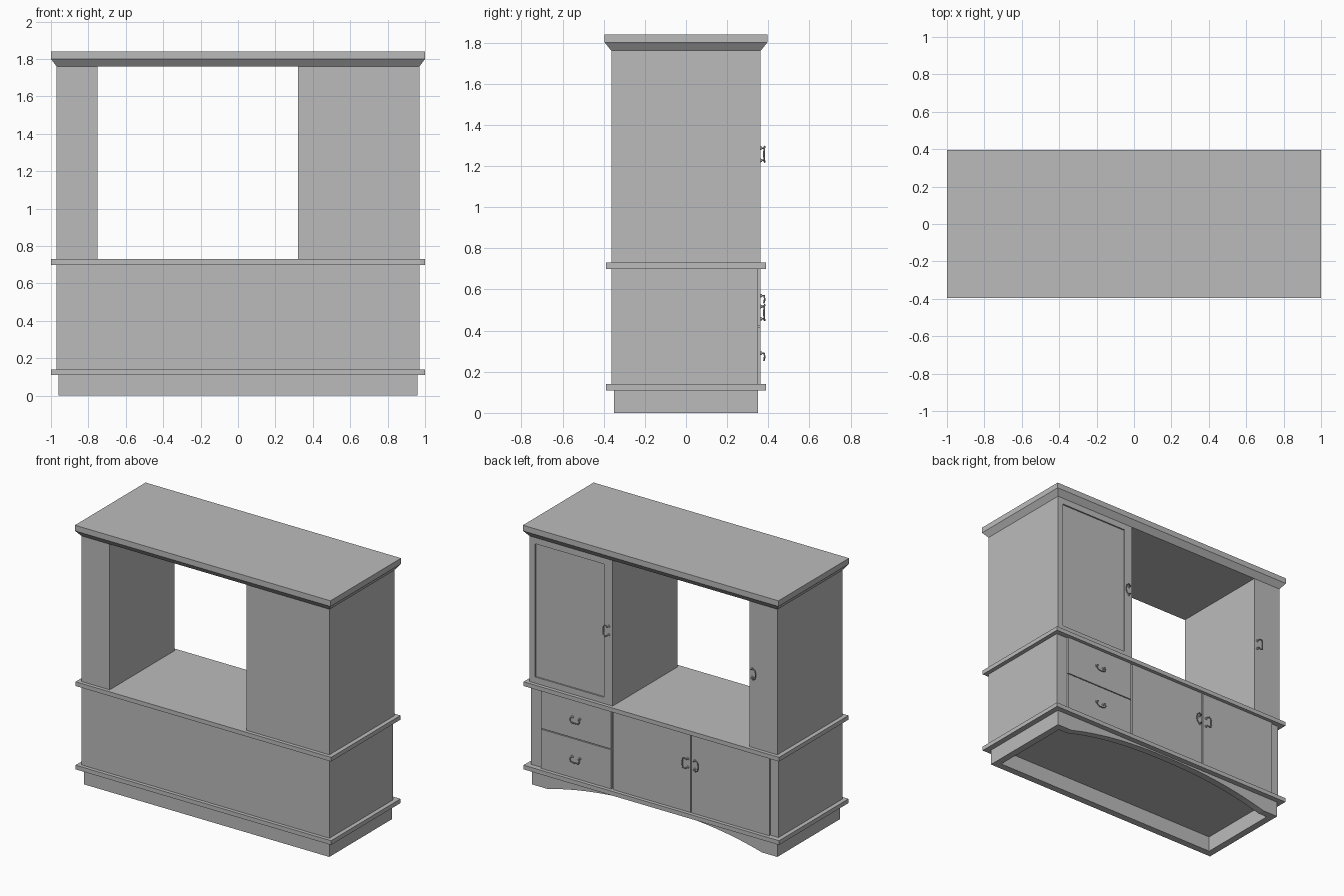
import bpy, bmesh, math
from mathutils import Vector

cube = bpy.data.objects.get("Cube")
if cube:
    bpy.data.objects.remove(cube, do_unlink=True)

GREY = (0.5, 0.5, 0.5, 1)
grey = bpy.data.materials.new("plain_grey")
grey.use_nodes = True
grey.diffuse_color = GREY
grey.node_tree.nodes["Principled BSDF"].inputs["Base Color"].default_value = GREY


def finish(name, bm):
    bmesh.ops.recalc_face_normals(bm, faces=bm.faces)
    mesh = bpy.data.meshes.new(name)
    bm.to_mesh(mesh)
    bm.free()
    mesh.materials.append(grey)
    obj = bpy.data.objects.new(name, mesh)
    bpy.context.collection.objects.link(obj)
    return obj


def box_mesh(x, y, z):
    bm = bmesh.new()
    bmesh.ops.create_cube(bm, size=1)
    for v in bm.verts:
        v.co = Vector([a + (b - a) * (c + 0.5) for (a, b), c in zip((x, y, z), v.co)])
    return bm


def box(name, x, y, z):
    return finish(name, box_mesh(x, y, z))


BODY_X, BODY_Y = 0.97, 0.363
WIDE, NARROW = 0.32, -0.75
FRONT_Y = 0.35

# Plinth: three plain walls and one with an arched lower edge
PX, PY, T, PH = 0.96, 0.35, 0.05, 0.11
box("plinth_plain_wall", (-PX, PX), (-PY, -PY + T), (0, PH))
for side, s in (("left", 1), ("right", -1)):
    box("plinth_wall_" + side, sorted((s * PX, s * (PX - T))), (-PY + T, PY - T), (0, PH))

span, steps = 0.84, 32
outline = [(PX, PH), (-PX, PH), (-PX, 0)]
for i in range(steps + 1):
    u = -1 + 2 * i / steps
    outline.append((u * span, 0.1 * (1 - abs(u) ** 2.3)))
outline.append((PX, 0))
bm = bmesh.new()
arch = bm.faces.new([bm.verts.new((x, PY - T, z)) for x, z in outline])
ext = bmesh.ops.extrude_face_region(bm, geom=[arch])
for v in ext["geom"]:
    if isinstance(v, bmesh.types.BMVert):
        v.co.y = PY
finish("plinth_arched_wall", bm)

# Projecting slabs below and above the lower cabinet
for name, z in (("base_slab", 0.11), ("counter_slab", 0.70)):
    box(name, (-1, 1), (-0.388, 0.388), (z, z + 0.03))

# Lower cabinet with drawer and door fronts
box("lower_cabinet", (-BODY_X, BODY_X), (-BODY_Y, FRONT_Y), (0.14, 0.70))
fronts = {
    "upper_drawer": (0.332, 0.88, 0.423, 0.70),
    "lower_drawer": (0.332, 0.88, 0.14, 0.417),
    "lower_door_left": (-0.291, 0.318, 0.14, 0.70),
    "lower_door_right": (-0.906, -0.299, 0.14, 0.70),
}
for name, (x0, x1, z0, z1) in fronts.items():
    box(name, (x0, x1), (FRONT_Y, BODY_Y), (z0, z1))

# Upper columns on both sides of the opening
box("narrow_column", (-BODY_X, NARROW), (-BODY_Y, BODY_Y), (0.73, 1.76))
bm = box_mesh((WIDE, BODY_X), (-BODY_Y, BODY_Y), (0.73, 1.76))
bm.normal_update()
door = max(bm.faces, key=lambda f: f.normal.y)
bmesh.ops.inset_individual(bm, faces=[door], thickness=0.062)
# Sunken door panel, with a wider margin on the handle side
rim = bmesh.ops.extrude_face_region(bm, geom=[door])
middle = (WIDE + BODY_X) / 2
for v in list(door.verts) if door.is_valid else []:
    if v.co.x < middle:
        v.co.x += 0.022
for v in rim["geom"]:
    if isinstance(v, bmesh.types.BMVert):
        v.co.y -= 0.01
        if v.co.x < middle:
            v.co.x += 0.022
if door.is_valid:
    bmesh.ops.delete(bm, geom=[door], context="FACES_ONLY")
finish("wide_column_with_door", bm)

# Crown: flared moulding under a flat top
bm = box_mesh((-1, 1), (-0.395, 0.395), (1.76, 1.80))
for v in bm.verts:
    if v.co.z < 1.78:
        v.co.x = math.copysign(BODY_X, v.co.x)
        v.co.y = math.copysign(BODY_Y, v.co.y)
finish("crown_moulding", bm)
box("crown_top", (-1, 1), (-0.395, 0.395), (1.80, 1.84))


# Hanging pulls, turned on end for the doors
def pull(name, x, z, turn=0):
    half = [(0.03, 0, 0.01), (0.03, 0.017, 0.01), (0.038, 0.019, -0.005), (0.03, 0.018, -0.02), (0.012, 0.016, -0.024)]
    path = half + [(-a, b, c) for a, b, c in reversed(half)]
    curve = bpy.data.curves.new(name, "CURVE")
    curve.dimensions = "3D"
    curve.bevel_depth = 0.004
    curve.bevel_resolution = 1
    curve.use_fill_caps = True
    spline = curve.splines.new("POLY")
    spline.points.add(len(path) - 1)
    for p, co in zip(spline.points, path):
        p.co = (*co, 1)
    curve.materials.append(grey)
    obj = bpy.data.objects.new(name, curve)
    bpy.context.collection.objects.link(obj)
    obj.location = (x, BODY_Y, z)
    obj.rotation_euler.y = turn
    bpy.ops.object.select_all(action="DESELECT")
    obj.select_set(True)
    bpy.context.view_layer.objects.active = obj
    bpy.ops.object.convert(target="MESH")
    # Round rosettes behind the two posts
    for s in (-1, 1):
        bm = bmesh.new()
        bmesh.ops.create_cone(bm, cap_ends=True, segments=12, radius1=0.009, radius2=0.007, depth=0.006)
        for v in bm.verts:
            v.co = Vector((v.co.x + s * 0.03, v.co.z + 0.003, v.co.y + 0.01))
        rosette = finish(name + "_rosette", bm)
        rosette.location = obj.location
        rosette.rotation_euler = obj.rotation_euler


SIDE = math.pi / 2
pull("upper_drawer_pull", 0.605, 0.56)
pull("lower_drawer_pull", 0.605, 0.28)
pull("lower_door_left_pull", -0.26, 0.487, -SIDE)
pull("lower_door_right_pull", -0.335, 0.487, SIDE)
pull("wide_door_pull", 0.36, 1.257, -SIDE)
pull("narrow_door_pull", -0.785, 1.257, SIDE)
